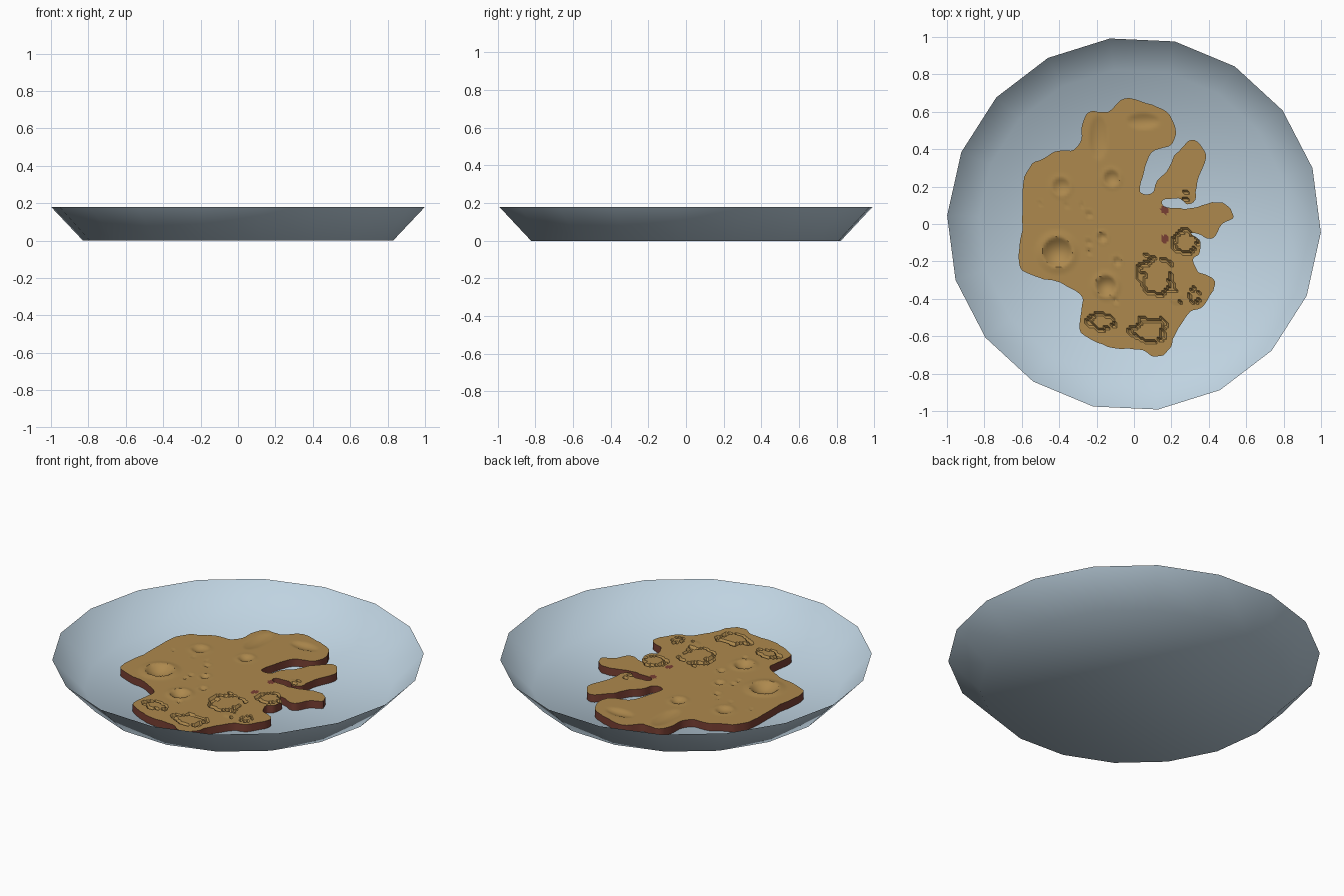
import bpy, bmesh, math
from mathutils import Vector, noise
from mathutils.geometry import delaunay_2d_cdt

if "Cube" in bpy.data.objects:
    bpy.data.objects.remove(bpy.data.objects["Cube"])


def material(name, rgb):
    m = bpy.data.materials.new(name)
    m.diffuse_color = (*rgb, 1)
    m.use_nodes = True
    m.node_tree.nodes["Principled BSDF"].inputs["Base Color"].default_value = m.diffuse_color
    return m


def add_object(name, bm, mats):
    me = bpy.data.meshes.new(name)
    bm.to_mesh(me)
    bm.free()
    for m in mats:
        me.materials.append(m)
    ob = bpy.data.objects.new(name, me)
    bpy.context.collection.objects.link(ob)
    return ob


pale_blue = material("pale blue", (0.52, 0.65, 0.75))
tan = material("ochre brown", (0.42, 0.25, 0.075))
red_brown = material("red brown", (0.19, 0.05, 0.033))

# Dish: flat floor with a sloping 18-sided wall
bm = bmesh.new()
rings = []
for r, z in ((0.83, 0.0), (1.0, 0.18)):
    rings.append([bm.verts.new((r * math.cos(a), r * math.sin(a), z))
                  for a in (math.radians(-2.6 + 20 * k) for k in range(18))])
bm.faces.new(rings[0])
for k in range(18):
    j = (k + 1) % 18
    bm.faces.new((rings[0][j], rings[0][k], rings[1][k], rings[1][j]))
for f in bm.faces:
    f.smooth = True
add_object("dish", bm, [pale_blue])

# Land outline, clockwise from the top
outline = [
    (-.05, .67), (.07, .645), (.17, .60), (.225, .50), (.20, .42), (.14, .405), (.08, .36),
    (.045, .25), (.03, .17), (.09, .16), (.125, .23), (.175, .28), (.22, .37), (.31, .45),
    (.365, .41), (.385, .35), (.34, .23), (.33, .13), (.29, .10), (.24, .135), (.16, .13),
    (.16, .095), (.24, .085), (.29, .08), (.36, .10), (.47, .115), (.535, .04), (.47, 0),
    (.42, -.08), (.36, -.06), (.31, -.05), (.355, -.10), (.35, -.16), (.32, -.19),
    (.34, -.25), (.39, -.27), (.43, -.33), (.37, -.44), (.30, -.47), (.22, -.59),
    (.19, -.67), (.11, -.71), (.04, -.675), (-.11, -.665), (-.22, -.62), (-.29, -.56),
    (-.275, -.44), (-.29, -.38), (-.39, -.315), (-.57, -.265), (-.615, -.18), (-.595, .02),
    (-.59, .22), (-.545, .32), (-.49, .345), (-.42, .39), (-.32, .395), (-.285, .45),
    (-.275, .54), (-.24, .60), (-.14, .60)]


def smooth_loop(pts, steps):
    """Closed Catmull-Rom curve with a little coastal roughness."""
    out, n = [], len(pts)
    for i in range(n):
        a, b, c, d = (Vector(pts[(i + k) % n]) for k in (-1, 0, 1, 2))
        for s in range(steps):
            t = s / steps
            p = 0.5 * (2 * b + (c - a) * t + (2 * a - 5 * b + 4 * c - d) * t * t
                       + (3 * b - a - 3 * c + d) * t ** 3)
            w = noise.noise_vector(Vector((p.x * 22, p.y * 22, 0)))
            out.append(p + Vector((w.x, w.y)) * 0.008)
    return out


coast = smooth_loop(outline, 4)

# Craters: x, y, radius, depth
craters = [(-.41, -.15, .10, .030), (-.15, -.33, .07, .022), (-.39, .20, .06, .012),
           (-.12, .245, .055, .014), (-.17, -.07, .035, .012), (-.24, .05, .025, .008),
           (-.09, -.20, .03, .010), (-.24, -.10, .022, .008), (-.24, -.15, .02, .008),
           (-.10, -.41, .022, .008), (-.36, .10, .016, .006), (-.28, .10, .016, .006),
           (-.50, .11, .014, .006)]
# Low plateaus and soft valleys: x, y, half width, half depth
plateaus = [(.27, -.10, .08, .06), (.12, -.28, .09, .11), (.22, -.39, .035, .035),
            (.32, -.39, .03, .04), (-.18, -.52, .07, .05), (.08, -.57, .10, .07),
            (.27, .15, .035, .02)]
valleys = [(-.19, .46, .05, .12), (.05, .55, .09, .04)]
pits = [(.165, -.08), (.165, .075)]
TOP = 0.045


def height(x, y):
    z = TOP
    for cx, cy, r, d in craters:
        t = math.hypot(x - cx, y - cy) / r
        if t < 0.8:
            z += d * 0.25 - d * 1.25 * (1 - (t / 0.8) ** 2)
        elif t < 1.2:
            z += d * 0.25 * (1.2 - t) / 0.4
    w = 0.45 * noise.noise(Vector((x * 16, y * 16, 3)))
    for cx, cy, rx, ry in plateaus:
        t = math.hypot((x - cx) / rx, (y - cy) / ry) + w
        if 0.8 < t < 1.0:
            z -= 0.012
        elif t <= 0.8:
            z += 0.003
    for cx, cy, rx, ry in valleys:
        t = math.hypot((x - cx) / rx, (y - cy) / ry)
        z -= 0.012 * max(0, 1 - t * t)
    return max(z, 0.008)


# Land top: fine triangulated sheet inside the coast, then relief
n = len(coast)
step = 0.0125
grid = [Vector((-.64 + i * step, -.73 + j * step)) for i in range(97) for j in range(114)]
verts, _, faces, *_ = delaunay_2d_cdt(
    coast + grid, [(i, (i + 1) % n) for i in range(n)], [], 1, 1e-5)
bm = bmesh.new()
bv = [bm.verts.new((v.x, v.y, height(v.x, v.y))) for v in verts]
for f in faces:
    bm.faces.new([bv[i] for i in f])
bmesh.ops.delete(bm, geom=[v for v in bm.verts if not v.link_faces], context='VERTS')
for f in bm.faces:
    c = f.calc_center_median()
    f.smooth = True
    if any(math.hypot(c.x - x, c.y - y) < 0.022 for x, y in pits):
        f.material_index = 1

# Land sides: rim dropped down to the dish floor
rim = [e for e in bm.edges if e.is_boundary]
ext = bmesh.ops.extrude_edge_only(bm, edges=rim)["geom"]
for g in ext:
    if isinstance(g, bmesh.types.BMVert):
        g.co.z = 0.001
    elif isinstance(g, bmesh.types.BMFace):
        g.material_index = 1
for e in rim:
    e.smooth = False
bmesh.ops.recalc_face_normals(bm, faces=bm.faces)
if sum(f.normal.z for f in bm.faces) < 0:
    bmesh.ops.reverse_faces(bm, faces=bm.faces)
land = add_object("land", bm, [tan, red_brown])
bpy.context.view_layer.objects.active = land
land.select_set(True)
bpy.ops.object.shade_smooth_by_angle(angle=math.radians(40))
